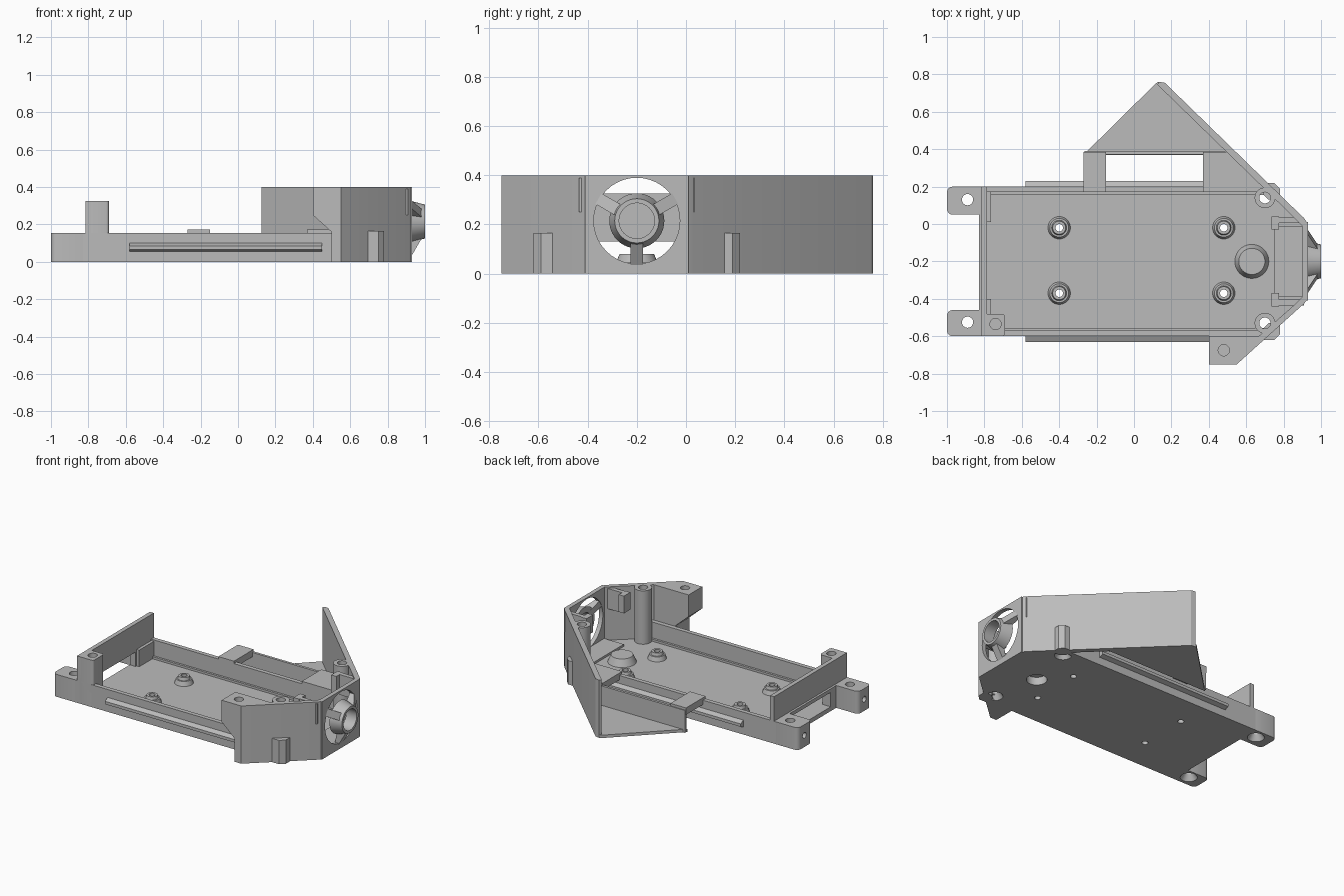
import bpy, bmesh, math
from mathutils import Matrix, Vector

if "Cube" in bpy.data.objects:
    bpy.data.objects.remove(bpy.data.objects["Cube"], do_unlink=True)

grey = bpy.data.materials.new("plain_grey")
grey.use_nodes = True
COLOUR = (0.5, 0.5, 0.5, 1)
grey.diffuse_color = COLOUR
grey.node_tree.nodes["Principled BSDF"].inputs["Base Color"].default_value = COLOUR

MID = -0.2       # mirror line of the tray
RIM = 0.155      # side wall height
TALL = 0.4       # nose wall height


def finish(name, bm):
    bmesh.ops.recalc_face_normals(bm, faces=bm.faces)
    mesh = bpy.data.meshes.new(name)
    bm.to_mesh(mesh)
    bm.free()
    mesh.materials.append(grey)
    ob = bpy.data.objects.new(name, mesh)
    bpy.context.collection.objects.link(ob)
    smooth(ob)
    return ob


def smooth(ob):
    for p in ob.data.polygons:
        p.use_smooth = True
    ob.data.set_sharp_from_angle(angle=math.radians(30))


def prism(name, pts, z0, z1, bevel=0):
    """Extrude an outline from z0 to z1, with optional rounded upright edges."""
    bm = bmesh.new()
    face = bm.faces.new([bm.verts.new((x, y, z0)) for x, y in pts])
    ext = bmesh.ops.extrude_face_region(bm, geom=[face])
    for v in ext["geom"]:
        if isinstance(v, bmesh.types.BMVert):
            v.co.z = z1
    if bevel:
        up = [e for e in bm.edges if abs(e.verts[0].co.z - e.verts[1].co.z) > 1e-4]
        bmesh.ops.bevel(bm, geom=up, offset=bevel, segments=4, profile=0.5, affect="EDGES")
    return finish(name, bm)


def box(name, x0, x1, y0, y1, z0, z1, bevel=0):
    return prism(name, [(x0, y0), (x1, y0), (x1, y1), (x0, y1)], z0, z1, bevel)


def side_prism(name, pts, axis, a, b):
    """Extrude a (u, z) outline along x or y from a to b."""
    ob = prism(name, pts, 0, 1)
    for v in ob.data.vertices:
        u, z, t = v.co
        t = a + (b - a) * t
        v.co = (t, u, z) if axis == "x" else (u, t, z)
    bm = bmesh.new()
    bm.from_mesh(ob.data)
    bmesh.ops.recalc_face_normals(bm, faces=bm.faces)
    bm.to_mesh(ob.data)
    bm.free()
    return ob


def cone(name, x, y, z0, z1, r0, r1=None, along_x=False):
    bm = bmesh.new()
    bmesh.ops.create_cone(bm, cap_ends=True, segments=40, radius1=r0,
                          radius2=r0 if r1 is None else r1, depth=z1 - z0)
    bm.transform(Matrix.Translation((0, 0, (z0 + z1) / 2)))
    if along_x:   # x, y hold the y, z centre; z0..z1 is the x range
        bm.transform(Matrix.Translation((0, x, y)) @ Matrix.Rotation(math.pi / 2, 4, "Y"))
    else:
        bm.transform(Matrix.Translation((x, y, 0)))
    return finish(name, bm)


def cut(target, *cutters):
    for c in cutters:
        c.hide_render = True
        m = target.modifiers.new("cut", "BOOLEAN")
        m.operation, m.solver, m.object = "DIFFERENCE", "EXACT", c
    deps = bpy.context.evaluated_depsgraph_get()
    mesh = bpy.data.meshes.new_from_object(target.evaluated_get(deps))
    target.modifiers.clear()
    target.data = mesh
    for c in cutters:
        bpy.data.objects.remove(c, do_unlink=True)
    smooth(target)
    return target


def flip(pts):
    return [(x, 2 * MID - y) for x, y in pts]


def drill(x, y):
    return [cone("drill", x, y, -0.1, 0.6, 0.03),
            cone("countersink", x, y, -0.01, 0.04, 0.06, 0.03)]


STANDOFFS = [(x, y) for x in (-0.4, 0.48) for y in (-0.02, -0.37)]
POSTS = [(0.7, 0.14), (0.7, -0.53)]

# Tray floor with drilled holes
floor = prism("tray_floor", [(-0.82, -0.6), (0.72, -0.6), (0.92, -0.4), (0.92, 0),
                             (0.72, 0.2), (-0.82, 0.2)], 0, 0.03)
holes = [c for p in POSTS for c in drill(*p)]
holes += [cone("pin", x, y, -0.1, 0.2, 0.02) for x, y in STANDOFFS]
holes.append(cone("recess", 0.63, MID, -0.1, 0.1, 0.065))
cut(floor, *holes)

# Raised round boss, hollow from below
cut(cone("floor_boss", 0.63, MID, 0.02, 0.08, 0.095, 0.07),
    cone("recess", 0.63, MID, -0.1, 0.055, 0.065))

# Standoffs
for x, y in STANDOFFS:
    for part, z0, z1, r0, r1 in (("base", 0.03, 0.06, 0.06, 0.05), ("tip", 0.06, 0.08, 0.04, 0.035)):
        cut(cone("standoff_" + part, x, y, z0, z1, r0, r1), cone("pin", x, y, -0.1, 0.2, 0.02))

# Side walls and their guide rails
for side, s in (("left", 1), ("right", -1)):
    edge = MID + s * 0.4
    box(side + "_wall", -0.82, 0.72, *sorted((edge, edge - s * 0.03)), 0, RIM)
    box(side + "_inner_ledge", -0.79, 0.7, *sorted((edge - s * 0.03, edge - s * 0.045)), 0.03, 0.045)
    side_prism(side + "_rail", [(edge - s * 0.01, 0.05), (edge + s * 0.03, 0.065),
                                (edge + s * 0.03, 0.085), (edge - s * 0.01, 0.105)], "x", -0.58, 0.45)

# Tail wall with a connector opening, and the two mounting tabs
tail = box("tail_wall", -0.815, -0.785, -0.6, 0.2, 0, 0.325)
cut(tail, box("slot", -1, -0.5, -0.4, 0, 0.03, 0.13))
bar = box("tail_bar", -0.83, -0.8, -0.6, 0.2, 0, RIM)
cut(bar, box("slot", -1, -0.5, -0.4, 0, 0.03, 0.13))
for name, y0, y1, hy in (("left", 0.05, 0.2, 0.13), ("right", -0.6, -0.46, -0.525)):
    tab = box(name + "_tail_tab", -1, -0.8, y0, y1, 0, RIM, 0.03)
    side_hole = cone("pin", hy, 0.08, -1.1, -0.95, 0.02, along_x=True)
    cut(tab, *drill(-0.89, hy), side_hole)
    box(name + "_tail_pad", -0.79, -0.765, *((0.01, 0.18) if hy > 0 else (-0.58, -0.4)), 0, RIM - 0.01)
corner = box("tail_corner_post", -0.81, -0.69, -0.6, -0.48, 0, 0.325, 0.015)
cut(corner, cone("pin", -0.74, -0.535, 0.2, 0.5, 0.03))

# Tall diagonal nose walls, the left one running out to the wing tip
prism("left_nose_wall", [(0.125, 0.745), (0.135, 0.76), (0.165, 0.755), (0.91, 0.03), (0.93, 0),
                         (0.9, -0.01), (0.86, 0.03)], 0, TALL)
prism("right_nose_wall", flip([(0.55, 0.35), (0.91, 0.025), (0.93, 0), (0.9, -0.01),
                               (0.86, 0.03), (0.53, 0.32)]), 0, TALL)

# Corner bracket with an undercut
bracket = prism("right_bracket", [(0.4, -0.6), (0.4, -0.75), (0.55, -0.75), (0.71, -0.6)], 0, TALL)
undercut = side_prism("undercut", [(0.3, -0.1), (0.5, -0.1), (0.5, 0.16), (0.4, 0.25), (0.3, 0.34)],
                      "y", -0.9, -0.5)
cut(bracket, undercut, cone("pin", 0.48, -0.675, 0.3, 0.5, 0.03))

# Screw columns and outer lugs on the nose walls
for (x, y), side, s in zip(POSTS, ("left", "right"), (1, -1)):
    cut(cone(side + "_screw_column", x, y, 0, TALL, 0.055), *drill(x, y))
    lug = [(0.69, 0.16), (0.72, 0.13), (0.78, 0.13), (0.78, 0.19), (0.75, 0.22), (0.69, 0.22)]
    prism(side + "_outer_lug", lug if s > 0 else flip(lug), 0, 0.165)

# Wing floor, its upright edge and the bridging arms
prism("wing_floor", [(-0.27, 0.37), (0.53, 0.37), (0.15, 0.75), (0.13, 0.76), (0.115, 0.75)], 0, 0.02)
box("wing_upright", -0.265, 0.52, 0.372, 0.39, 0, RIM)
box("wing_arm_rear", -0.27, -0.15, 0.17, 0.385, 0.125, 0.172)
prism("wing_arm_front", [(0.37, 0.17), (0.72, 0.17), (0.51, 0.385), (0.37, 0.385)], 0.125, 0.172)

# Lens wall with a round opening
LENS_Z = 0.215
lens_wall = box("lens_wall", 0.9, 0.93, -0.41, 0.01, 0, TALL)
cut(lens_wall, cone("opening", MID, LENS_Z, 0.8, 1.1, 0.175, along_x=True))
cut(cone("lens_ring", MID, LENS_Z, 0.92, 1.0, 0.112, 0.09, along_x=True),
    cone("bore", MID, LENS_Z, 0.8, 1.1, 0.072, along_x=True))

# Three sloping spokes hold the ring
for i, angle in enumerate((150, 30, 270)):
    spoke = side_prism("lens_spoke_%d" % (i + 1),
                       [(0.9, 0.18), (0.93, 0.18), (0.985, 0.085), (0.92, 0.085)], "y", -0.025, 0.025)
    spoke.data.transform(Matrix.Translation((0, MID, LENS_Z))
                         @ Matrix.Rotation(math.radians(angle - 90), 4, "X"))

# Step and pierced ears behind the lens wall
box("nose_step", 0.75, 0.91, -0.39, -0.01, 0.02, 0.045)
for side, s in (("left", 1), ("right", -1)):
    y = MID + s * 0.205
    ear = box(side + "_ear", 0.735, 0.775, y - 0.035, y + 0.035, 0.27, 0.39)
    cut(ear, cone("pin", y, 0.34, 0.6, 0.9, 0.02, along_x=True))
    box(side + "_ear_arm", 0.77, 0.91, *sorted((y, y + s * 0.03)), 0.25, 0.39)
